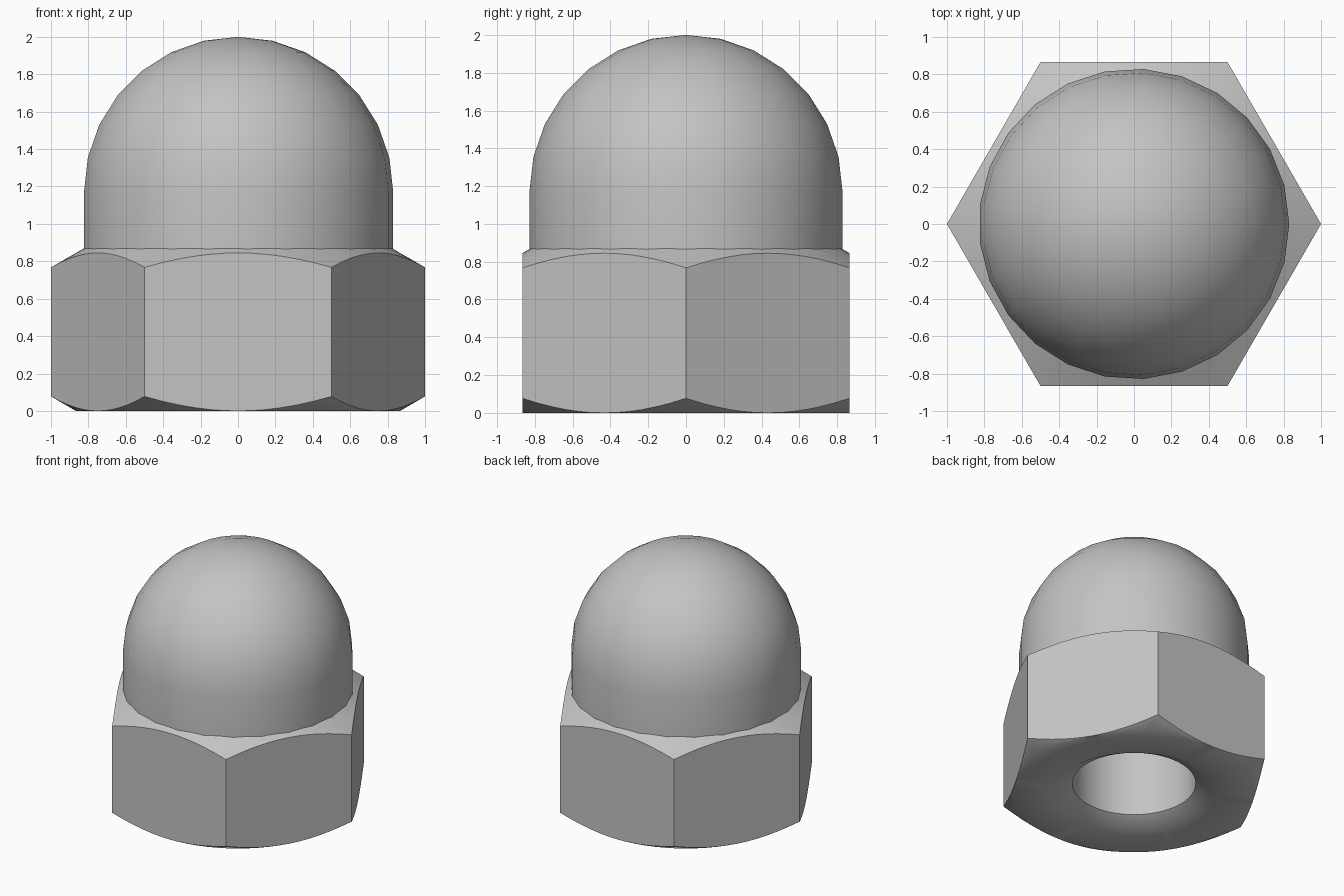
import bpy
import bmesh
from math import sin, cos, pi, radians, sqrt

cube = bpy.data.objects.get("Cube")
if cube:
    bpy.data.objects.remove(cube, do_unlink=True)

steel = bpy.data.materials.new("grey steel")
steel.use_nodes = True
colour = (0.55, 0.55, 0.55, 1)
steel.diffuse_color = colour
steel.node_tree.nodes["Principled BSDF"].inputs["Base Color"].default_value = colour

FLAT = sqrt(3) / 2      # centre to flat of the hexagon
SLOPE = 1 / sqrt(3)     # 30 degree chamfers
TOP = 0.845             # chamfer height at the middle of each flat
DOME_R = 0.83
BORE_R = 0.445


def loft(name, rings):
    """Skin consecutive rings; a ring with one point becomes a fan tip."""
    bm = bmesh.new()
    loops = [[bm.verts.new(p) for p in ring] for ring in rings]
    for a, b in zip(loops, loops[1:]):
        n = max(len(a), len(b))
        for i in range(n):
            j = (i + 1) % n
            corners = [a[i % len(a)], a[j % len(a)], b[j % len(b)], b[i % len(b)]]
            bm.faces.new(list(dict.fromkeys(corners)))
    bmesh.ops.remove_doubles(bm, verts=bm.verts, dist=0.0005)
    bmesh.ops.recalc_face_normals(bm, faces=bm.faces)
    mesh = bpy.data.meshes.new(name)
    bm.to_mesh(mesh)
    bm.free()
    mesh.materials.append(steel)
    obj = bpy.data.objects.new(name, mesh)
    bpy.context.collection.objects.link(obj)
    bpy.ops.object.select_all(action="DESELECT")
    obj.select_set(True)
    bpy.context.view_layer.objects.active = obj
    bpy.ops.object.shade_smooth_by_angle(angle=radians(35))
    return obj


def circle(r, z, n):
    return [(r * cos(2 * pi * i / n), r * sin(2 * pi * i / n), z) for i in range(n)]


# Hexagonal body: wall edges follow the conical chamfers
SEG = 72


def hex_ring(base, direction):
    ring = []
    for i in range(SEG):
        a = 2 * pi * i / SEG
        r = FLAT / cos(a % (pi / 3) - pi / 6)
        ring.append((r * cos(a), r * sin(a), base + direction * SLOPE * (r - FLAT)))
    return ring


def collar(r):
    return circle(r, TOP + SLOPE * (FLAT - r), SEG)


loft("hex_body", [
    [(0, 0, 1.4)],                               # drilled tip of the bore
    circle(BORE_R, 1.15, SEG),
    circle(BORE_R, 0.07, SEG),
    circle(BORE_R + 0.07 / SLOPE, 0, SEG),       # countersink
    circle(FLAT, 0, SEG),                        # bearing face
    hex_ring(0, 1),
    hex_ring(TOP, -1),
    collar(0.80),
])

# Domed cap: short cylinder with a half sphere
SIDES, STEPS = 25, 7
cap = [circle(DOME_R, TOP + SLOPE * (FLAT - DOME_R), SIDES)]
for k in range(STEPS):
    t = k * pi / 2 / STEPS
    cap.append(circle(DOME_R * cos(t), 2 - DOME_R + DOME_R * sin(t), SIDES))
cap.append([(0, 0, 2)])
loft("domed_cap", cap)
